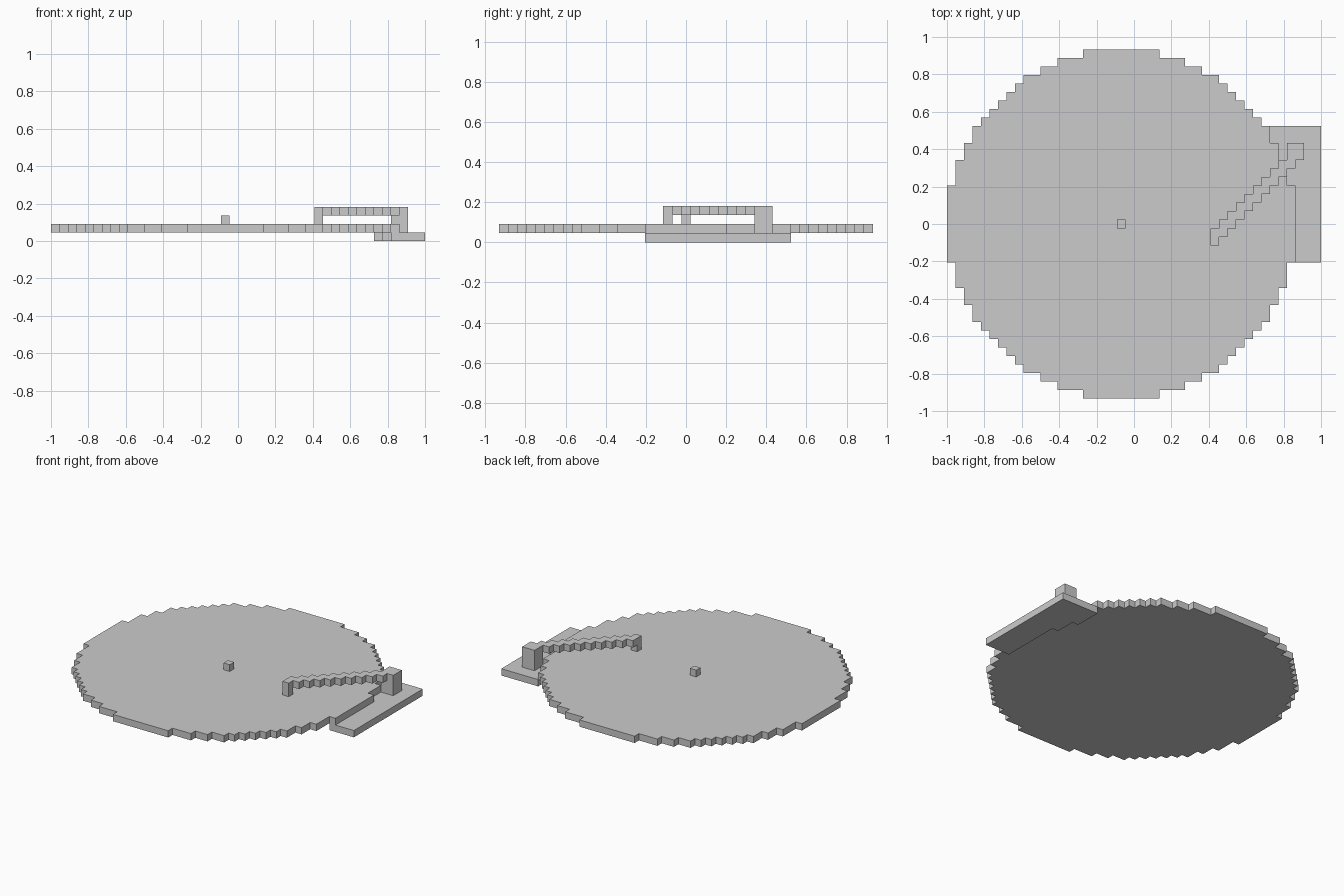
import bpy, bmesh, math

if "Cube" in bpy.data.objects:
    bpy.data.objects.remove(bpy.data.objects["Cube"])

U = 1 / 22  # size of one block


def stepped_slab(name, columns, z0, z1):
    """Extrude a stepped outline. columns: (i, first j, last j) block indices; z in blocks."""
    lower, upper = [], []
    for i, a, b in columns:
        lower += [(i, a - 0.5), (i + 1, a - 0.5)]
        upper += [(i, b + 0.5), (i + 1, b + 0.5)]
    outline = lower + upper[::-1]
    # drop repeated and collinear points
    outline = [p for k, p in enumerate(outline) if p != outline[k - 1]]
    n = len(outline)
    corners = []
    for k, p in enumerate(outline):
        q, r = outline[k - 1], outline[(k + 1) % n]
        if not (q[0] == p[0] == r[0] or q[1] == p[1] == r[1]):
            corners.append(p)

    bm = bmesh.new()
    face = bm.faces.new([bm.verts.new((x * U - 1, y * U, z0 * U)) for x, y in corners])
    top = bmesh.ops.extrude_face_region(bm, geom=[face])["geom"]
    bmesh.ops.translate(bm, vec=(0, 0, (z1 - z0) * U),
                        verts=[v for v in top if isinstance(v, bmesh.types.BMVert)])
    bmesh.ops.recalc_face_normals(bm, faces=bm.faces)
    mesh = bpy.data.meshes.new(name)
    bm.to_mesh(mesh)
    bm.free()
    obj = bpy.data.objects.new(name, mesh)
    bpy.context.collection.objects.link(obj)
    return obj


# Round platter with blocky rim
disc = []
for d in range(-20, 21):
    h = math.floor(math.sqrt(20.5 ** 2 - d * d))
    disc.append((20 + d, -h, h))
stepped_slab("platter", disc, 1, 2)

# Side base, its inner edge stepping along the platter rim
stepped_slab("side_base", [(38, 8, 11), (39, 5, 11)] + [(i, -4, 11) for i in range(40, 44)], 0, 1)

# Centre pin
stepped_slab("spindle", [(20, 0, 0)], 2, 3)

# Pivot post, diagonal arm and needle head
stepped_slab("arm_post", [(40, 8, 9), (41, 8, 9)], 1, 4)
stepped_slab("arm", [(i, i - 33, i - 32) for i in range(31, 40)] + [(40, 7, 7)], 3, 4)
stepped_slab("needle", [(31, -2, -2)], 2, 3)
